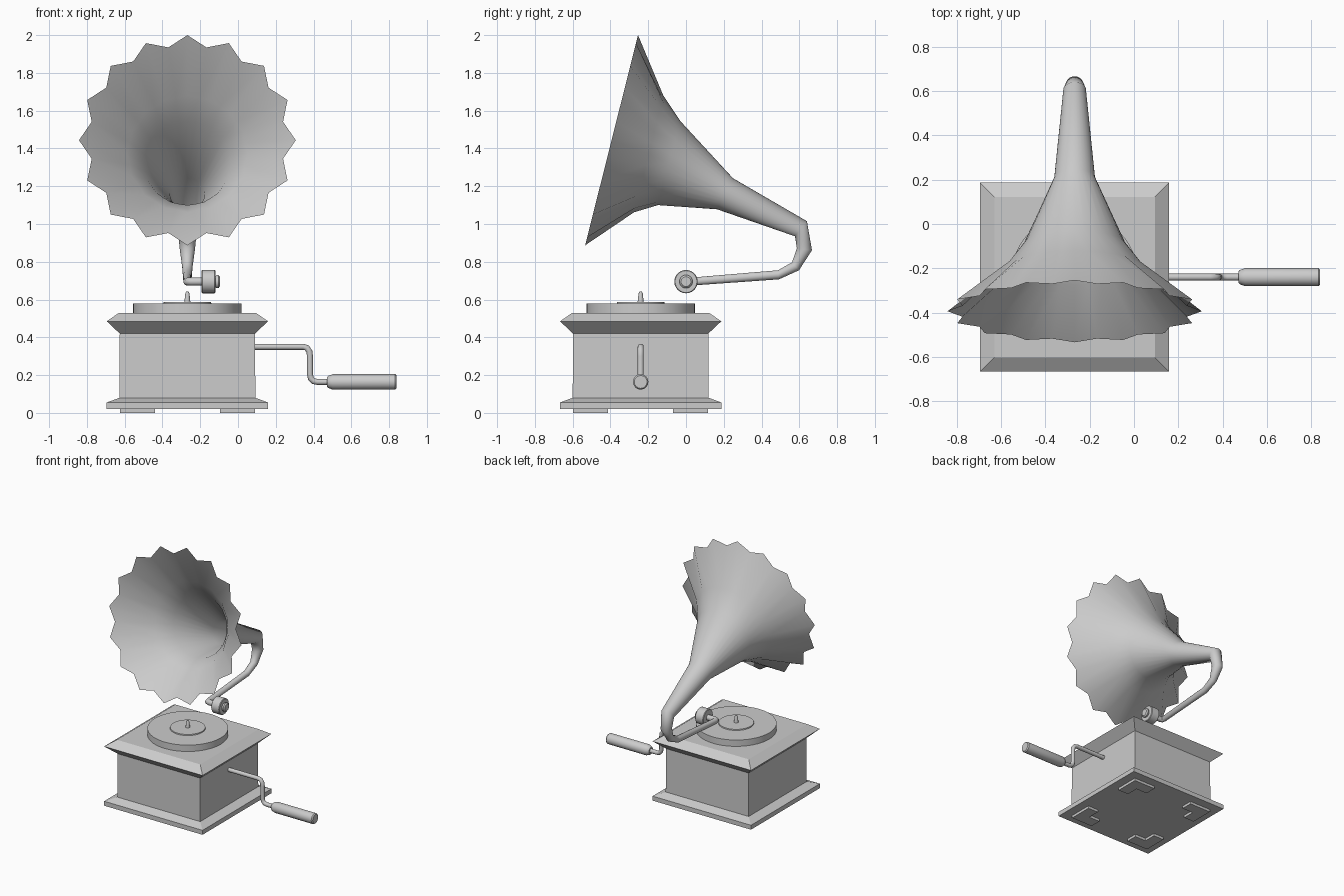
import bpy, bmesh
from math import cos, sin, pi, radians
from mathutils import Vector, Matrix

if "Cube" in bpy.data.objects:
    bpy.data.objects.remove(bpy.data.objects["Cube"])

CX, CY = -0.268, -0.24          # centre of the cabinet


def finish(name, bm, angle=None):
    bmesh.ops.recalc_face_normals(bm, faces=bm.faces)
    me = bpy.data.meshes.new(name)
    bm.to_mesh(me)
    bm.free()
    ob = bpy.data.objects.new(name, me)
    bpy.context.collection.objects.link(ob)
    if angle:
        bpy.ops.object.select_all(action='DESELECT')
        ob.select_set(True)
        bpy.context.view_layer.objects.active = ob
        bpy.ops.object.shade_smooth_by_angle(angle=radians(angle))
    return ob


def loft(name, rings, angle=None, caps=(True, True)):
    """Skin a list of rings, each a list of points."""
    bm = bmesh.new()
    vs = [[bm.verts.new(p) for p in r] for r in rings]
    n = len(vs[0])
    for a, b in zip(vs, vs[1:]):
        for i in range(n):
            j = (i + 1) % n
            bm.faces.new((a[i], a[j], b[j], b[i]))
    if caps[0]:
        bm.faces.new(vs[0])
    if caps[1]:
        bm.faces.new(vs[-1])
    return finish(name, bm, angle)


def ring(c, u, v, n, valley=1.0):
    """Ellipse from two half axes; valley < 1 pulls every second point in."""
    c, u, v = Vector(c), Vector(u), Vector(v)
    return [c + (u * cos(2 * pi * i / n) + v * sin(2 * pi * i / n)) * (valley if i % 2 else 1)
            for i in range(n)]


def lathe_z(name, prof, x, y, n=32):
    return loft(name, [ring((x, y, z), (r, 0, 0), (0, r, 0), n) for r, z in prof], 35)


def lathe_x(name, prof, y, z, n=24):
    return loft(name, [ring((x, y, z), (0, r, 0), (0, 0, r), n) for x, r in prof], 35)


# cabinet: square moulding profile (half width, height)
square = [(-1, -1), (1, -1), (1, 1), (-1, 1)]
prof = [(0.427, 0.02), (0.427, 0.055), (0.36, 0.08), (0.358, 0.42), (0.427, 0.485), (0.362, 0.53)]
loft("cabinet", [[(CX + h * a, CY + h * b, z) for a, b in square] for h, z in prof])

# L-shaped corner feet
o, L, t = 0.357, 0.172, 0.268
outline = [(o, o), (L, o), (L, t), (t, t), (t, L), (o, L)]
for k, (sx, sy) in enumerate(square):
    loft(f"foot_{k + 1}", [[(CX + sx * a, CY + sy * b, z) for a, b in outline]
                           for z in (0.0, 0.022)])

# turntable, record label and spindle
lathe_z("turntable", [(0.287, 0.528), (0.287, 0.58)], CX, CY, 48)
lathe_z("record_label", [(0.127, 0.578), (0.125, 0.588)], CX, CY)
lathe_z("spindle", [(0.016, 0.586), (0.011, 0.632), (0.006, 0.642)], CX, CY, 12)

# sound box at the tip of the arm
lathe_x("sound_box", [(-0.192, 0.058), (-0.188, 0.062), (-0.124, 0.062), (-0.12, 0.058)], 0, 0.695)
lathe_x("sound_box_knob", [(-0.122, 0.028), (-0.112, 0.035), (-0.104, 0.035), (-0.096, 0.026)], 0, 0.695)

# arm and fluted horn in one skin
N = 32
r = 0.021
down = (0, 0, -r)
rings = [ring((-0.185, 0, 0.695), down, (0, r, 0), N),
         ring((-0.25, 0, 0.695), down, (0, r, 0), N),
         ring((-0.265, 0.006, 0.695), down, (r * .71, r * .71, 0), N),
         ring((CX, 0.025, 0.695), down, (r, 0, 0), N)]
# outer and inner points of each section (y, z), and how deep the flutes are
sections = [
    ((0.492, 0.707), (0.487, 0.755), 1),
    ((0.598, 0.755), (0.561, 0.797), 1),
    ((0.667, 0.861), (0.587, 0.871), 1),
    ((0.640, 1.015), (0.577, 0.935), 1),
    ((0.249, 1.242), (0.164, 1.078), 1),
    ((-0.030, 1.545), (-0.148, 1.100), 0.99),
    ((-0.120, 1.680), (-0.275, 1.062), 0.97),
    ((-0.254, 2.000), (-0.534, 0.887), 0.9),
]
for a, b, valley in sections:
    a, b = Vector((CX, *a)), Vector((CX, *b))
    u = (a - b) / 2
    rings.append(ring((a + b) / 2, u, (u.length, 0, 0), N, valley))
loft("horn_and_arm", rings, 65, caps=(True, False))

# crank rod: bent tube in the xz plane
pts = [(0.08, 0.35), (0.345, 0.35), (0.365, 0.344), (0.378, 0.325), (0.381, 0.3),
       (0.381, 0.205), (0.386, 0.182), (0.4, 0.168), (0.42, 0.164), (0.49, 0.164)]
P = [Vector((x, CY, z)) for x, z in pts]
tube = []
for i, p in enumerate(P):
    d = (P[min(i + 1, len(P) - 1)] - P[max(i - 1, 0)]).normalized()
    side = Vector((0, 1, 0))
    tube.append(ring(p, side * 0.016, d.cross(side) * 0.016, 12))
loft("crank_rod", tube, 45)

# crank handle
lathe_x("crank_handle", [(0.472, 0.026), (0.478, 0.032), (0.502, 0.041), (0.832, 0.041), (0.84, 0.034)],
        CY, 0.164, 16)
